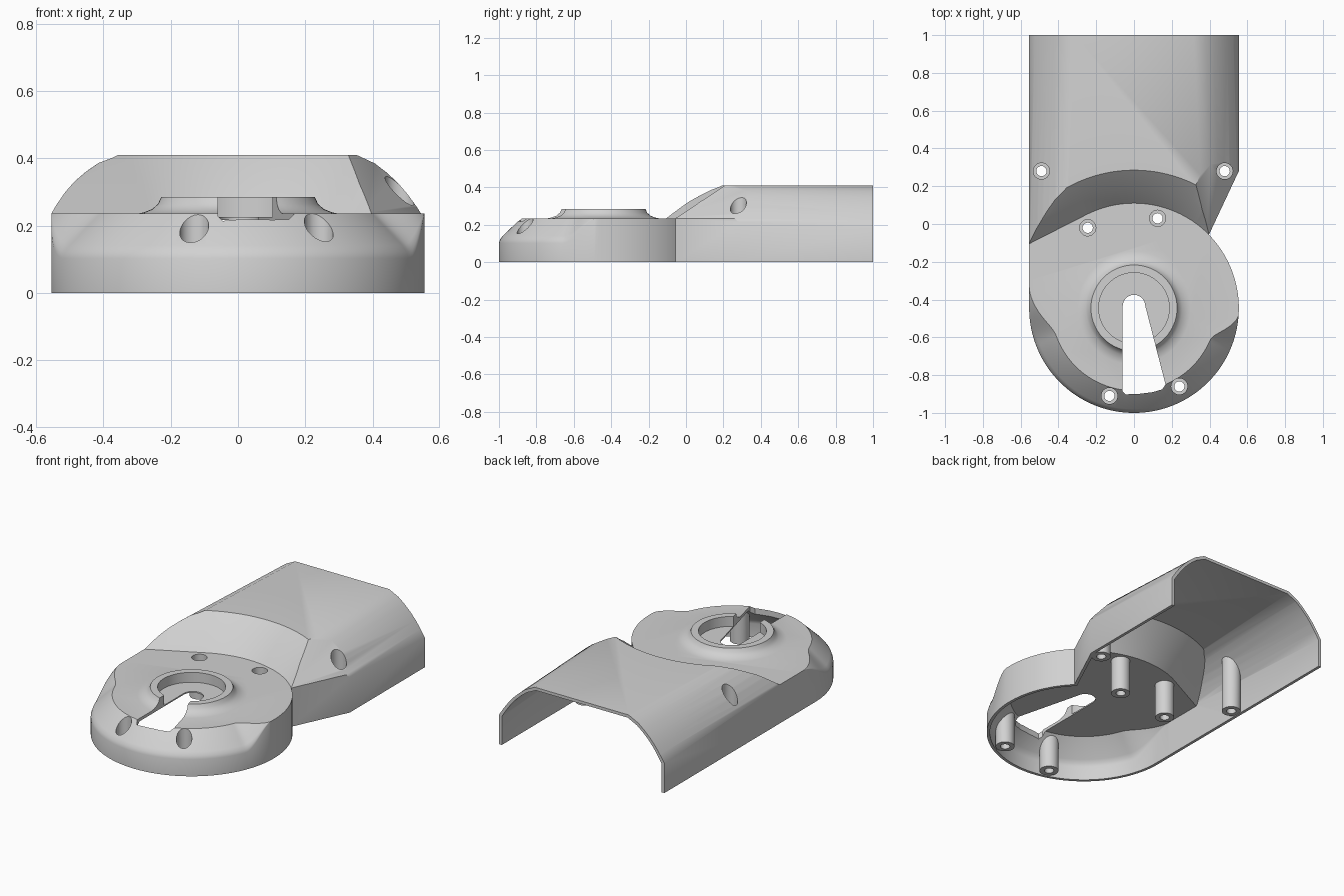
import bpy, bmesh
from math import sin, cos, pi, radians
from mathutils import Vector

if "Cube" in bpy.data.objects:
    bpy.data.objects.remove(bpy.data.objects["Cube"])

R, CY, PLATE, ROOF, WALL = 0.555, -0.445, 0.235, 0.41, 0.018
ANGLES = [i * 1.5 for i in range(240)]

grey = bpy.data.materials.new("warm_grey_plastic")
grey.use_nodes = True
grey.diffuse_color = (0.64, 0.64, 0.64, 1)
grey.node_tree.nodes["Principled BSDF"].inputs["Base Color"].default_value = grey.diffuse_color


def finish(name, bm):
    bmesh.ops.remove_doubles(bm, verts=bm.verts, dist=1e-5)
    bmesh.ops.recalc_face_normals(bm, faces=bm.faces)
    mesh = bpy.data.meshes.new(name)
    bm.to_mesh(mesh)
    bm.free()
    ob = bpy.data.objects.new(name, mesh)
    bpy.context.scene.collection.objects.link(ob)
    return ob


def loft_bm(rings):
    bm = bmesh.new()
    rows = [[bm.verts.new(p) for p in ring] for ring in rings]
    n = len(rows[0])
    for a, b in zip(rows, rows[1:]):
        for i in range(n):
            j = (i + 1) % n
            bm.faces.new((a[i], a[j], b[j], b[i]))
    bm.faces.new(rows[0])
    bm.faces.new(rows[-1])
    return bm


def loft(name, rings):
    return finish(name, loft_bm(rings))


def combine(target, tool, operation):
    """Apply a boolean and discard the tool."""
    mod = target.modifiers.new("cut", "BOOLEAN")
    mod.operation, mod.solver, mod.object = operation, "EXACT", tool
    bpy.context.view_layer.update()
    graph = bpy.context.evaluated_depsgraph_get()
    mesh = bpy.data.meshes.new_from_object(target.evaluated_get(graph))
    target.modifiers.clear()
    target.data = mesh
    bpy.data.objects.remove(tool)


def turned(name, profile, x=0, y=CY, steps=64):
    """Solid turned about a vertical axis from (radius, height) pairs."""
    return loft(name, [[(x + r * cos(2 * pi * i / steps), y + r * sin(2 * pi * i / steps), z)
                        for i in range(steps)] for r, z in profile])


def footprint(a):
    """Unit outline: circle with a square-ish tangent corner at the rear -x side."""
    if 117 <= a <= 180:
        return 1 / cos(radians(a - (117 if a < 148.5 else 180)))
    return 1


def ease(v):
    v = min(max(v, 0), 1)
    return v * v * (3 - 2 * v)


def outline(radius, z, inset=0, drop=0):
    """One ring of the round base; the bevel fades in across the front."""
    ring = []
    for a in ANGLES:
        bevel = 0.118 * ease((a - 168) / 32) * ease((357 - a) / 20)
        r = radius * footprint(a) - bevel * inset
        ring.append((r * cos(radians(a)), CY + r * sin(radians(a)), z - bevel * drop))
    return ring


def section(y, t, z0):
    """Cross-section of the rear cover with bulging shoulders and a soft roof edge."""
    edge = PLATE - 0.055 * (y + 0.1) / 1.1 - 0.4 * t
    flat, top, side = 0.385 - 0.05 * y - 0.4 * t, ROOF - t, R - t
    half = [(side, z0)]
    for i in range(6):
        f = i / 6
        b = 0.014 * sin(pi * f)
        half.append((side + (flat - side) * f + b, edge + (top - edge) * f + b))
    half.append((flat - 0.02, top))
    return [(x, y, z) for x, z in half] + [(-x, y, z) for x, z in reversed(half)]


def body(name, t):
    """Full outer volume (t = 0), or a volume offset inward by t."""
    z0, end = (-0.1, 1.1) if t else (0, 1)
    bm = loft_bm([section(-0.3, t, z0), section(end, t, z0)])
    # oblique wall and oblique shoulder on the +x side
    n = Vector((0.905, -0.425, 0))
    corner = Vector((0.4, -0.05, PLATE)) - n * t
    for normal, point in ((n, corner), (n + Vector((0, 0, 1)), corner - Vector((0, 0, 0.4 * t)))):
        bmesh.ops.bisect_plane(bm, geom=bm.verts[:] + bm.edges[:] + bm.faces[:],
                               plane_co=point, plane_no=normal.normalized(), clear_outer=True)
        bmesh.ops.holes_fill(bm, edges=[e for e in bm.edges if e.is_boundary], sides=0)
    rear = finish(name, bm)
    # sloped front of the rear cover
    top, r = PLATE - t, R + 0.41 * t
    combine(rear, loft("slope_cutter", [outline(r, top), outline(r + 0.08, top + 0.09),
                                        outline(r + 0.175, top + 0.175),
                                        outline(r + 0.28, top + 0.28)]), "DIFFERENCE")
    # round base
    base = loft("round_base", [outline(R - t, z0)] + [
        outline(R - t, top, i, d) for i, d in
        ((0, 1.12), (0.05, 0.96), (0.17, 0.8), (1, 0))])
    combine(rear, base, "UNION")
    return rear


shell = body("cover_shell", 0)
combine(shell, body("cavity", WALL), "DIFFERENCE")

# Raised collar with a flared foot and a shallow recess
combine(shell, turned("collar", [(0.22, 0.226), (0.325, 0.23), (0.28, 0.239), (0.255, 0.249),
                                 (0.238, 0.264), (0.228, 0.285)]), "UNION")
combine(shell, turned("collar_recess", [(0.187, 0.225), (0.187, 0.4)]), "DIFFERENCE")

# Screw posts, ending inside the thickness of the shell
SCREWS = [(-0.49, 0.28, 0.2), (0.48, 0.28, 0.2), (-0.245, -0.02, 0.15),
          (0.125, 0.03, 0.15), (-0.13, -0.91, 0.1), (0.24, -0.86, 0.1)]
for x, y, seat in SCREWS:
    post = turned("screw_post", [(0.054, 0.004), (0.054, 0.45)], x, y, 32)
    combine(post, body("post_trim", 0.008), "INTERSECT")
    combine(shell, post, "UNION")
for x, y, seat in SCREWS:
    combine(shell, turned("screw_hole", [(0.027, -0.1), (0.027, seat), (0.043, seat),
                                         (0.043, 0.6)], x, y, 32), "DIFFERENCE")

# Tapered slot running from the collar to the front
slot = [(0.06 * cos(pi * i / 12), -0.435 + 0.06 * sin(pi * i / 12)) for i in range(13)]
slot += [(-0.06, -0.885), (-0.045, -0.902), (0.03, -0.899), (0.1, -0.89), (0.15, -0.875), (0.167, -0.85)]
combine(shell, loft("slot_cutter", [[(x, y, z) for x, y in slot] for z in (0.05, 0.5)]), "DIFFERENCE")

shell.data.materials.clear()
shell.data.materials.append(grey)
for f in shell.data.polygons:
    f.material_index = 0
bpy.ops.object.select_all(action="DESELECT")
shell.select_set(True)
bpy.context.view_layer.objects.active = shell
bpy.ops.object.shade_smooth_by_angle(angle=radians(33))
